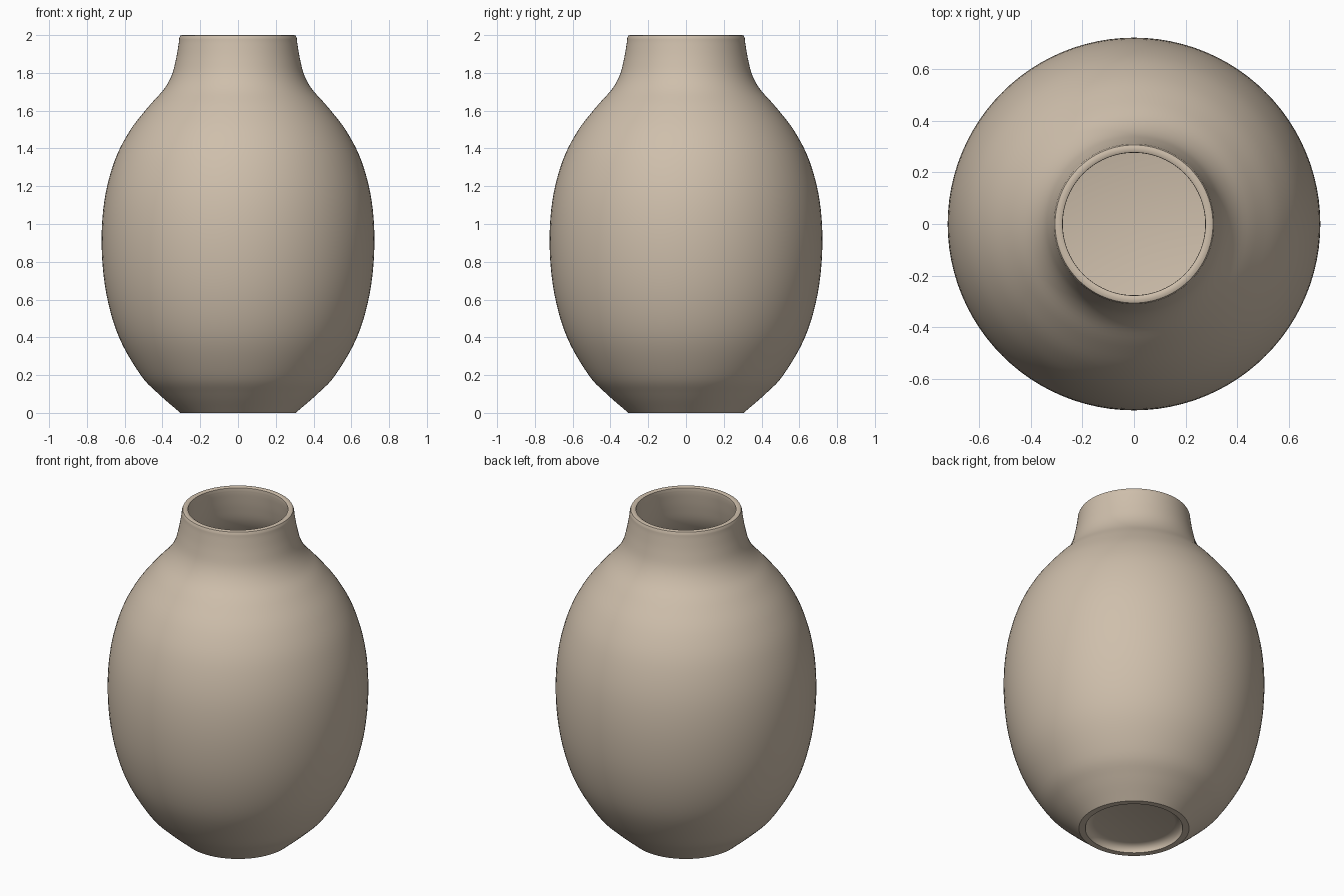
import bpy, bmesh, math
from mathutils import Vector

if "Cube" in bpy.data.objects:
    bpy.data.objects.remove(bpy.data.objects["Cube"])

SEG = 96
WALL = 0.035


def smooth_path(pts, n=5):
    """Catmull-Rom curve through the given (radius, height) points."""
    p = [Vector(q) for q in pts]
    p = [2 * p[0] - p[1]] + p + [2 * p[-1] - p[-2]]
    out = []
    for a, b, c, d in zip(p, p[1:], p[2:], p[3:]):
        for i in range(n):
            t = i / n
            out.append(0.5 * (2 * b + (c - a) * t + (2 * a - 5 * b + 4 * c - d) * t * t
                              + (3 * b - a - 3 * c + d) * t ** 3))
    return out + [p[-2]]


def inset(path, dist):
    """Shift a bottom-to-top wall path inwards."""
    out = []
    for i, q in enumerate(path):
        t = (path[min(i + 1, len(path) - 1)] - path[max(i - 1, 0)]).normalized()
        out.append(q + Vector((-t.y, t.x)) * dist)
    return out


# outer wall: foot, egg-shaped belly, shoulder, neck
outer = smooth_path([(0.305, 0), (0.42, 0.1), (0.515, 0.2), (0.63, 0.4), (0.697, 0.63),
                     (0.722, 0.88), (0.708, 1.12), (0.655, 1.33), (0.575, 1.49),
                     (0.475, 1.62), (0.395, 1.71), (0.352, 1.785), (0.329, 1.87),
                     (0.315, 1.95), (0.311, 1.985)])

# rounded lip
lip = [Vector((0.306, 1.997)), Vector((0.298, 2.0)), Vector((0.284, 2.0)), Vector((0.277, 1.996))]

# inner wall down to the flat floor
inner = [q for q in inset(outer, WALL) if 0.1 < q.y < 1.985][::-1]
floor = [Vector((0.27, 0.075)), Vector((0, 0.075))]

# recessed underside
under = [Vector(q) for q in [(0, 0.04), (0.225, 0.04), (0.245, 0.035), (0.26, 0.024),
                             (0.268, 0.01), (0.27, 0)]]
profile = under + outer + lip + inner + floor

# turn the profile around the z axis
bm = bmesh.new()
rings = []
for q in profile:
    if q.x < 1e-6:
        rings.append([bm.verts.new((0, 0, q.y))] * SEG)
    else:
        rings.append([bm.verts.new((q.x * math.cos(2 * math.pi * k / SEG),
                                    q.x * math.sin(2 * math.pi * k / SEG), q.y))
                      for k in range(SEG)])
for a, b in zip(rings, rings[1:]):
    for k in range(SEG):
        j = (k + 1) % SEG
        quad = list(dict.fromkeys([a[k], a[j], b[j], b[k]]))
        bm.faces.new(quad)
bmesh.ops.recalc_face_normals(bm, faces=bm.faces)

mesh = bpy.data.meshes.new("vase")
bm.to_mesh(mesh)
bm.free()
vase = bpy.data.objects.new("vase", mesh)
bpy.context.collection.objects.link(vase)

clay = bpy.data.materials.new("beige clay")
clay.diffuse_color = (0.62, 0.52, 0.41, 1)
clay.use_nodes = True
clay.node_tree.nodes["Principled BSDF"].inputs["Base Color"].default_value = clay.diffuse_color
mesh.materials.append(clay)

bpy.context.view_layer.objects.active = vase
vase.select_set(True)
bpy.ops.object.shade_smooth_by_angle(angle=math.radians(35))
